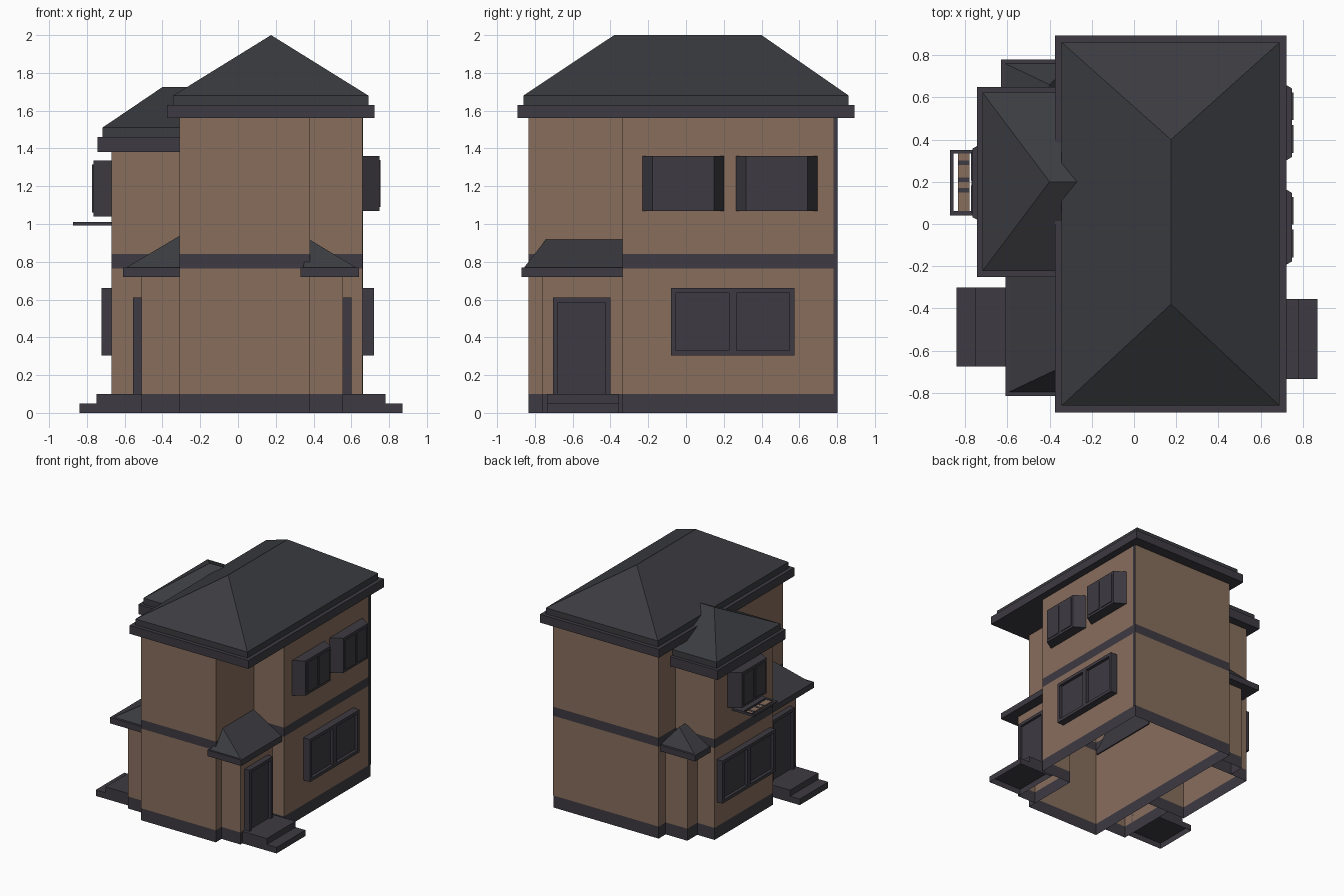
import bpy, bmesh

if "Cube" in bpy.data.objects:
    bpy.data.objects.remove(bpy.data.objects["Cube"])


def mat(name, col):
    m = bpy.data.materials.new(name)
    m.diffuse_color = (*col, 1)
    m.use_nodes = True
    m.node_tree.nodes["Principled BSDF"].inputs["Base Color"].default_value = m.diffuse_color
    return m


BROWN = mat("brown wall", (0.245, 0.155, 0.108))
TRIM = mat("dark trim", (0.047, 0.043, 0.054))
ROOF = mat("roof slate", (0.044, 0.045, 0.052))


def finish(name, bm, mats):
    bmesh.ops.recalc_face_normals(bm, faces=bm.faces)
    me = bpy.data.meshes.new(name)
    bm.to_mesh(me)
    bm.free()
    for m in mats:
        me.materials.append(m)
    ob = bpy.data.objects.new(name, me)
    bpy.context.collection.objects.link(ob)
    return ob


def add_box(bm, x0, x1, y0, y1, z0, z1, bottom=True):
    x0, x1 = sorted((x0, x1))
    lo = [bm.verts.new(p) for p in ((x0, y0, z0), (x1, y0, z0), (x1, y1, z0), (x0, y1, z0))]
    hi = [bm.verts.new(p) for p in ((x0, y0, z1), (x1, y0, z1), (x1, y1, z1), (x0, y1, z1))]
    for i in range(4):
        j = (i + 1) % 4
        bm.faces.new((lo[i], lo[j], hi[j], hi[i]))
    bm.faces.new(hi)
    if bottom:
        bm.faces.new(lo[::-1])
    return lo, hi


def boxes(name, specs, m, bottom=True):
    bm = bmesh.new()
    for s in specs:
        add_box(bm, *s, bottom)
    return finish(name, bm, [m])


def walls(name, pts, levels, closed=False):
    """Open-bottomed wall sheets; plinth and floor band coloured by height."""
    bm = bmesh.new()
    rows = [[bm.verts.new((x, y, z)) for x, y in pts] for z in levels]
    n = len(pts)
    for k in range(len(levels) - 1):
        for i in range(n if closed else n - 1):
            j = (i + 1) % n
            f = bm.faces.new((rows[k][i], rows[k][j], rows[k + 1][j], rows[k + 1][i]))
            f.material_index = 1 if k in (0, 2) else 0
    ob = finish(name, bm, [BROWN, TRIM])
    return ob


def roof(name, x0, x1, y0, y1, z, ridge, inset, keep=()):
    """Stepped eave (z = bottom, fascia top, step top) under a hip up to a ridge.
    keep = sides that are not inset because they meet a wall."""
    boxes(name + "_eave", [(x0, x1, y0, y1, z[0], z[1])], TRIM)
    a = x0 + (0 if "x0" in keep else inset)
    b = x1 - (0 if "x1" in keep else inset)
    c = y0 + (0 if "y0" in keep else inset)
    d = y1 - (0 if "y1" in keep else inset)
    bm = bmesh.new()
    lo = [bm.verts.new((x, y, z[1])) for x, y in ((a, c), (b, c), (b, d), (a, d))]
    hi = lo
    if z[2] > z[1]:
        hi = [bm.verts.new((x, y, z[2])) for x, y in ((a, c), (b, c), (b, d), (a, d))]
        for i in range(4):
            j = (i + 1) % 4
            bm.faces.new((lo[i], lo[j], hi[j], hi[i]))
    r0, r1 = (bm.verts.new(p) for p in ridge)
    if abs(r0.co.x - r1.co.x) < 1e-5:      # ridge along y
        bm.faces.new((hi[0], hi[1], r0))
        bm.faces.new((hi[1], hi[2], r1, r0))
        bm.faces.new((hi[2], hi[3], r1))
        bm.faces.new((hi[3], hi[0], r0, r1))
    else:                                   # ridge along x
        bm.faces.new((hi[0], hi[1], r1, r0))
        bm.faces.new((hi[1], hi[2], r1))
        bm.faces.new((hi[2], hi[3], r0, r1))
        bm.faces.new((hi[3], hi[0], r0))
    finish(name + "_hip", bm, [ROOF])


def framed(name, xw, xo, y0, y1, z0, z1, b, cols, recess, sill=True):
    """Frame projecting from a side wall at xw to xo with recessed panes."""
    s = 1 if xo > xw else -1
    xr = xo - s * recess
    zb = z0 + b if sill else z0
    specs = [(xw, xr, y0, y1, z0, z1), (xr, xo, y0, y1, z1 - b, z1)]
    if sill:
        specs.append((xr, xo, y0, y1, z0, zb))
    for i in range(cols + 1):
        w = b if i in (0, cols) else b * 1.6
        yc = y0 + b / 2 + (y1 - y0 - b) * i / cols
        specs.append((xr, xo, yc - w / 2, yc + w / 2, zb, z1 - b))
    boxes(name, specs, TRIM)


def bay(name, xw, xo, y0, y1, z0, z1):
    """Bay window with splayed cheeks and two panes."""
    bm = bmesh.new()
    lo, hi = add_box(bm, xw, xo, y0, y1, z0, z1)
    for v in lo + hi:
        if abs(v.co.x - xo) < 1e-5:
            v.co.y += 0.053 if v.co.y < (y0 + y1) / 2 else -0.053
    s = 0.006 if xo > xw else -0.006
    mid = (y0 + y1) / 2
    for a, b in ((mid - 0.143, mid - 0.012), (mid + 0.012, mid + 0.143)):
        add_box(bm, xo, xo + s, a, b, z0 + 0.02, z1 - 0.02)
    finish(name, bm, [TRIM])


# Main block, west wing, porches
walls("main_walls", [(-.31, -.835), (.38, -.835), (.38, -.335), (.66, -.335), (.66, .803), (-.31, .803)],
      (0, .1, .765, .84, 1.57), closed=True)
walls("wing_walls", [(-.31, -.19), (-.67, -.19), (-.67, .58), (-.31, .58)], (0, .1, .765, .84, 1.39))
walls("east_porch_walls", [(.38, -.76), (.555, -.76), (.555, -.335)], (0, .1, .73))
walls("west_porch_walls", [(-.31, -.72), (-.51, -.72), (-.51, -.19)], (0, .1, .73))
walls("west_back_walls", [(-.51, .58), (-.51, .71), (-.31, .71)], (0, .1, .73))
boxes("corner_strip", [(.66, .663, .78, .803, .1, 1.56)], TRIM)

# Roofs
roof("main_roof", -.375, .722, -.893, .893, (1.56, 1.63, 1.68), ((.175, -.38, 2), (.175, .4, 2)), .032)
roof("wing_roof", -.745, -.25, -.25, .65, (1.38, 1.46, 1.51),
     ((-.40, .2, 1.725), (-.25, .2, 1.725)), .027, ("x1",))
roof("east_porch_roof", .33, .64, -.872, -.33, (.72, .77, .77),
     ((.375, -.74, .92), (.375, -.33, .92)), .015, ("y1",))
roof("west_porch_roof", -.61, -.30, -.815, -.18, (.72, .77, .77),
     ((-.305, -.66, .94), (-.305, -.18, .94)), .02, ("x1", "y1"))
roof("west_back_roof", -.63, -.30, .57, .78, (.72, .77, .77),
     ((-.40, .57, .90), (-.40, .66, .90)), .02, ("x1", "y0"))

# Doors
framed("east_door", .555, .602, -.705, -.40, .1, .61, .026, 1, .02, sill=False)
framed("west_door", -.51, -.557, -.64, -.335, .1, .61, .026, 1, .02, sill=False)

# Windows
framed("east_window", .66, .72, -.08, .575, .305, .66, .026, 2, .025)
framed("west_window", -.67, -.722, -.15, .55, .305, .66, .026, 2, .025)
bay("east_bay_front", .66, .749, -.23, .2, 1.07, 1.36)
bay("east_bay_back", .66, .749, .265, .695, 1.07, 1.36)
bay("west_bay", -.67, -.766, -.02, .41, 1.04, 1.335)

# Steps
boxes("east_steps", [(.5551, .87, -.735, -.355, 0, .05), (.5551, .78, -.735, -.355, .05, .1)], TRIM, False)
boxes("west_steps", [(-.5101, -.84, -.675, -.3, 0, .05), (-.5101, -.75, -.675, -.3, .05, .1)], TRIM, False)

# Open flower shelf under the west bay
boxes("shelf_frame", [(-.873, -.855, .04, .35, .992, 1.01), (-.77, -.67, .04, .35, .992, 1.01),
                      (-.855, -.77, .04, .062, .992, 1.01), (-.855, -.77, .335, .35, .992, 1.01)], TRIM)
boxes("shelf_slat", [(-.835, -.78, .062, .335, .996, 1.004)], BROWN)
boxes("shelf_bars", [(-.835, -.78, y, y + .02, .995, 1.006) for y in (.15, .20, .28)], TRIM)
